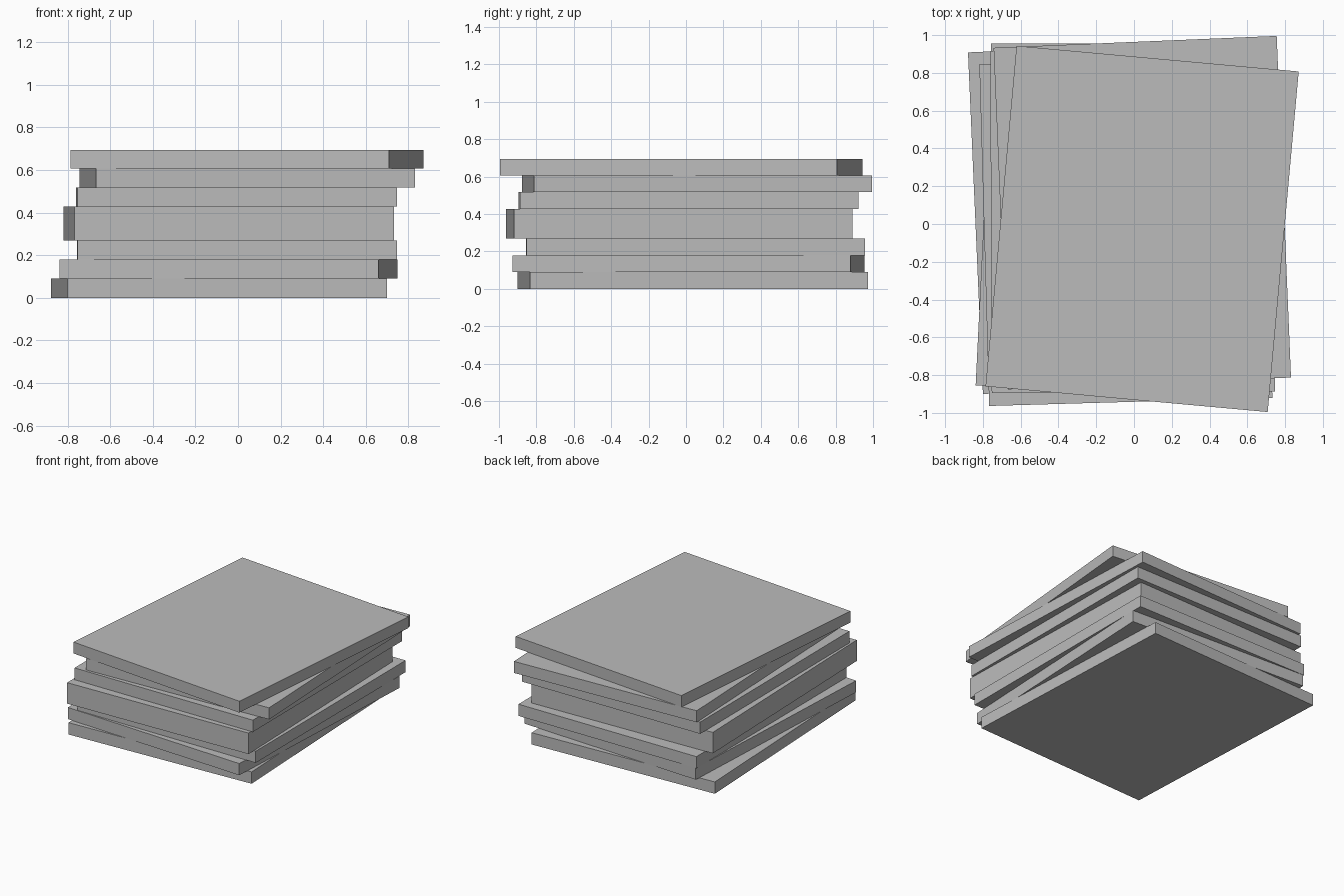
import bpy
from math import radians

default = bpy.data.objects.get("Cube")
if default:
    bpy.data.objects.remove(default, do_unlink=True)

WIDTH, DEPTH = 1.50, 1.81

# Single flat grey
grey = bpy.data.materials.new("plain_grey")
grey.use_nodes = True
color = (0.5, 0.5, 0.5, 1)
grey.diffuse_color = color
grey.node_tree.nodes["Principled BSDF"].inputs["Base Color"].default_value = color


def add_board(name, bottom, top, x, y, turn):
    """One flat rectangular board, turned about the vertical axis."""
    bpy.ops.mesh.primitive_cube_add(size=1, location=(x, y, (bottom + top) / 2),
                                    rotation=(0, 0, radians(turn)))
    board = bpy.context.object
    board.name = name
    board.scale = (WIDTH, DEPTH, top - bottom)
    board.data.materials.append(grey)


# Stack from the bottom up: name, top height, centre x, centre y, turn in degrees
stack = [
    ("bottom_board", 0.09, -0.09, 0.037, 2.5),
    ("second_board", 0.179, -0.045, 0.013, -2.8),
    ("third_board", 0.268, -0.005, 0.051, 0.1),
    ("thick_board", 0.428, -0.043, -0.037, 1.65),
    ("fifth_board", 0.518, -0.007, 0.014, 0.25),
    ("sixth_board", 0.606, 0.044, 0.06, 2.4),
    ("top_board", 0.693, 0.043, -0.026, -5.2),
]
bottom = 0
for name, top, x, y, turn in stack:
    add_board(name, bottom, top, x, y, turn)
    bottom = top
